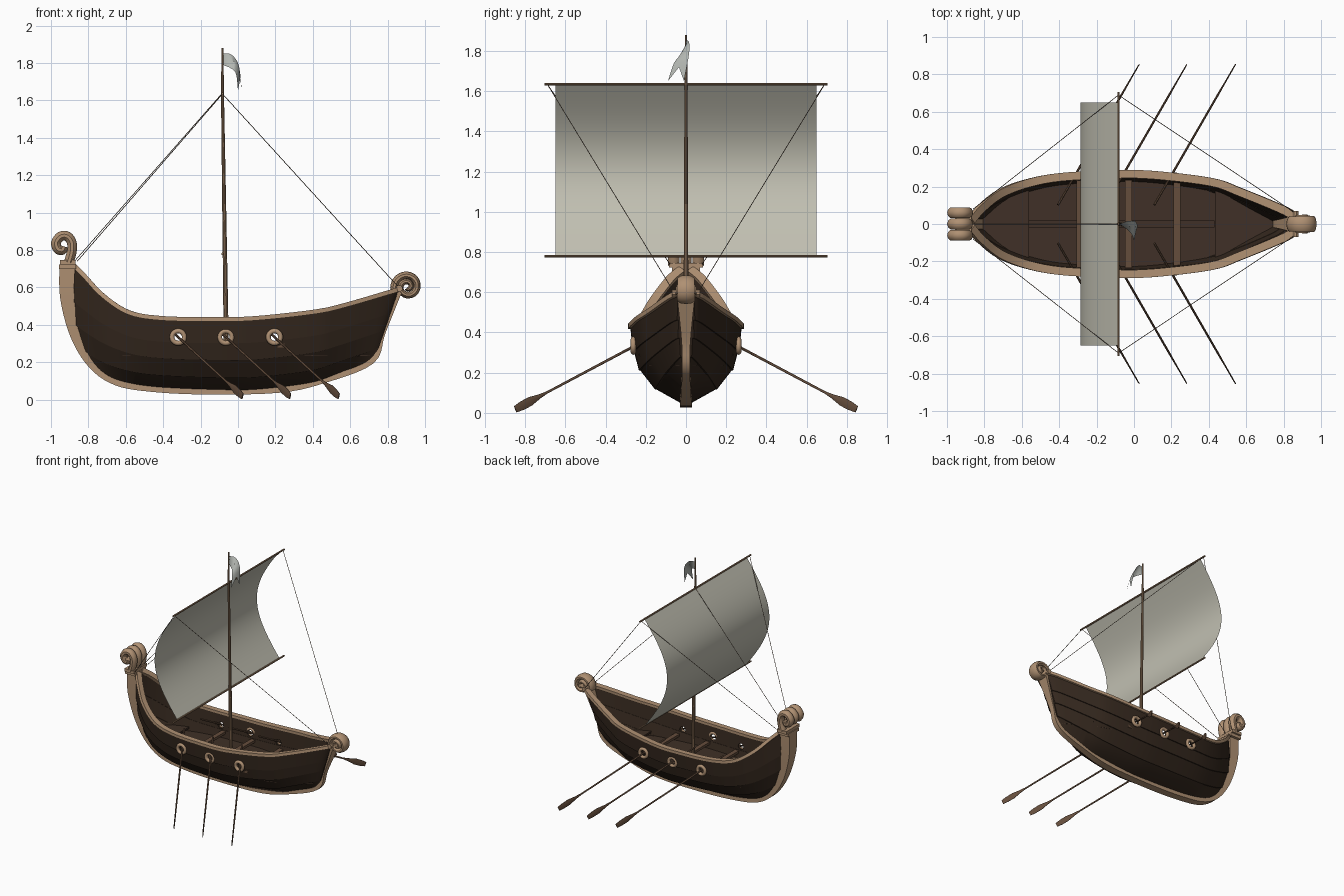
import bpy, bmesh, math
from mathutils import Vector

default = bpy.data.objects.get("Cube")
if default:
    bpy.data.objects.remove(default, do_unlink=True)


def material(name, *rgb):
    mat = bpy.data.materials.new(name)
    mat.use_nodes = True
    colour = (*rgb, 1)
    mat.diffuse_color = colour
    mat.node_tree.nodes["Principled BSDF"].inputs["Base Color"].default_value = colour
    return mat


DARK = material("dark_hull_wood", .035, .021, .013)
DECK = material("deck_wood", .05, .03, .02)
TAN = material("carved_tan_wood", .43, .28, .17)
SPAR = material("spar_wood", .29, .18, .105)
OAR = material("oar_wood", .13, .075, .045)
CLOTH = material("sail_cloth", .53, .52, .44)
FLAG = material("pennant_cloth", .45, .47, .44)
ROPE = material("rope_fibre", .2, .15, .11)


def finish(name, bm, mat, smooth=True):
    bmesh.ops.recalc_face_normals(bm, faces=bm.faces)
    mesh = bpy.data.meshes.new(name)
    bm.to_mesh(mesh)
    bm.free()
    mesh.materials.append(mat)
    obj = bpy.data.objects.new(name, mesh)
    bpy.context.collection.objects.link(obj)
    bpy.ops.object.select_all(action='DESELECT')
    obj.select_set(True)
    bpy.context.view_layer.objects.active = obj
    if smooth:
        bpy.ops.object.shade_smooth_by_angle(angle=math.radians(35))
    return obj


def loft(name, rings, mat, closed=True):
    """Skin a list of equal point rings; closed rings get end caps."""
    bm = bmesh.new()
    rows = [[bm.verts.new(p) for p in ring] for ring in rings]
    count = len(rows[0])
    for low, high in zip(rows, rows[1:]):
        for i in range(count if closed else count - 1):
            j = (i + 1) % count
            bm.faces.new((low[i], low[j], high[j], high[i]))
    if closed:
        bm.faces.new(rows[0])
        bm.faces.new(rows[-1])
    return finish(name, bm, mat)


def sweep(name, points, sizes, mat, sides=8, axis=(0, 1, 0)):
    """Sweep a section of half sizes (along axis, across it) on a path."""
    points = [Vector(p) for p in points]
    rings = []
    for i, p in enumerate(points):
        tangent = (points[min(i + 1, len(points) - 1)] - points[max(i - 1, 0)]).normalized()
        a = Vector(axis)
        a = (a - tangent * a.dot(tangent)).normalized()
        b = tangent.cross(a)
        wa, wb = sizes[i] if isinstance(sizes, list) else sizes
        grow = math.sqrt(2) if sides == 4 else 1
        ring = []
        for k in range(sides):
            angle = math.tau * (k + .5) / sides
            ring.append(p + grow * (a * wa * math.cos(angle) + b * wb * math.sin(angle)))
        rings.append(ring)
    return loft(name, rings, mat)


def spline(rows, steps=5):
    """Catmull-Rom interpolation of rows of numbers."""
    out = []
    for i in range(len(rows) - 1):
        quad = [rows[max(i - 1, 0)], rows[i], rows[i + 1], rows[min(i + 2, len(rows) - 1)]]
        for s in range(steps):
            t = s / steps
            out.append([b + .5 * t * (c - a + t * (2*a - 5*b + 4*c - d + t * (3*(b - c) + d - a)))
                        for a, b, c, d in zip(*quad)])
    return out + [list(rows[-1])]


def box(name, centre, half, mat):
    bm = bmesh.new()
    bmesh.ops.create_cube(bm, size=2)
    for v in bm.verts:
        v.co = Vector(c + h * q for c, h, q in zip(centre, half, v.co))
    return finish(name, bm, mat, smooth=False)


def mirror(obj):
    obj.modifiers.new("mirror", 'MIRROR').use_axis = (False, True, False)


# Hull stations, stern to bow: sheer x, half width, sheer z, keel x, keel z, stem bulge
STATIONS = spline([
    (-.87, .03, .71, -.79, .18, .05), (-.82, .09, .66, -.74, .14, .04),
    (-.72, .17, .555, -.66, .105, .02), (-.58, .225, .465, -.54, .08, 0),
    (-.4, .26, .435, -.38, .065, 0), (-.13, .275, .43, -.13, .055, 0),
    (.09, .273, .435, .09, .055, 0), (.41, .235, .47, .38, .09, 0),
    (.57, .18, .505, .52, .135, 0), (.81, .08, .575, .68, .195, 0),
    (.86, .04, .59, .73, .215, 0)])
HEIGHTS = (0, .17, .42, .66, 1)
BREADTHS = (.09, .53, .82, .93, 1)


def hull_point(station, h, out=0):
    xt, yt, zt, xk, zk, bulge = station
    k = next(i for i in range(4) if h <= HEIGHTS[i + 1])
    f = (h - HEIGHTS[k]) / (HEIGHTS[k + 1] - HEIGHTS[k])
    y = yt * (BREADTHS[k] + f * (BREADTHS[k + 1] - BREADTHS[k])) + out
    x = xk + h * (xt - xk) - bulge * math.sin(math.pi * h)
    return Vector((x, max(y, .001), zk + h * (zt - zk)))


# Overlapping strakes
for k in range(4):
    low, high = HEIGHTS[k], HEIGHTS[k + 1]
    strake = loft(f"hull_strake_{k + 1}", [
        [hull_point(s, low, .007), hull_point(s, high, 0),
         hull_point(s, high, -.015), hull_point(s, low, -.013)] for s in STATIONS], DARK)
    mirror(strake)

# Oar ports cut through the top strake
PORTS = (-.32, -.065, .195)
PORT_Z = .335
for x in PORTS:
    bpy.ops.mesh.primitive_cylinder_add(vertices=16, radius=.024, depth=1,
                                        location=(x, 0, PORT_Z), rotation=(math.pi / 2, 0, 0))
    cutter = bpy.context.object
    cutter.name = "port_cutter"
    cutter.hide_render = True
    cut = strake.modifiers.new("port", 'BOOLEAN')
    cut.operation, cut.solver, cut.object = 'DIFFERENCE', 'EXACT', cutter
    bpy.context.view_layer.objects.active = strake
    for mod in list(strake.modifiers):
        if mod.type in {'MIRROR', 'BOOLEAN'}:
            bpy.ops.object.modifier_apply(modifier=mod.name)
    bpy.data.objects.remove(cutter, do_unlink=True)

# Gunwale
rim = sweep("gunwale", [hull_point(s, 1, -.01) for s in STATIONS], (.022, .012), TAN, sides=4)
mirror(rim)

# Keel with stern post and stem: x, z, half thickness, half width
KEEL = spline([
    (-.913, .71, .042, .05), (-.912, .54, .038, .045), (-.865, .34, .03, .035),
    (-.775, .185, .024, .03), (-.65, .095, .019, .03), (-.47, .06, .017, .03),
    (-.18, .044, .016, .03), (.22, .053, .016, .03), (.46, .105, .016, .025),
    (.715, .205, .014, .02), (.775, .36, .014, .022), (.865, .59, .016, .045)])
sweep("keel", [(x, 0, z) for x, z, t, w in KEEL], [(w, t) for x, z, t, w in KEEL], TAN, sides=4)


# Decks fitted to the inside of the hull
def deck(name, x0, x1, z):
    rings = []
    for s in STATIONS:
        h = (z - s[4]) / (s[2] - s[4])
        p = hull_point(s, h, -.008)
        if x0 <= p.x <= x1:
            rings.append([(p.x, side * p.y, z + dz)
                          for side, dz in ((-1, 0), (1, 0), (1, -.015), (-1, -.015))])
    loft(name, rings, DECK)


deck("main_deck", -1, 1, .25)
deck("stern_deck", -1, -.56, .28)
deck("bow_deck", .42, 1, .28)
box("centre_plank", (-.07, 0, .255), (.5, .02, .006), DECK)
for i, x in enumerate((-.29, -.03, .23)):
    box(f"bench_{i + 1}", (x, 0, .29), (.018, .235, .01), OAR)

# Port rings and oars on both sides
for side, label in ((1, "left"), (-1, "right")):
    for i, x in enumerate(PORTS):
        y = .252 * side
        bpy.ops.mesh.primitive_torus_add(major_radius=.033, minor_radius=.013, major_segments=20,
                                         minor_segments=8, location=(x, y * 1.04, PORT_Z),
                                         rotation=(math.pi / 2, 0, 0))
        ring = bpy.context.object
        ring.name = f"port_ring_{label}_{i + 1}"
        ring.data.materials.append(TAN)
        bpy.ops.object.shade_smooth_by_angle(angle=math.radians(60))
        reach = Vector((.345, .597 * side, -.317))
        shape = [(-.25, .007, .007), (.74, .006, .006), (.8, .005, .012),
                 (.88, .004, .025), (.95, .004, .024), (1, .003, .018)]
        sweep(f"oar_{label}_{i + 1}", [Vector((x, y, PORT_Z)) + reach * t for t, a, b in shape],
              [(a, b) for t, a, b in shape], OAR, axis=reach.cross((0, 0, 1)))

# Stern ornament: collar and three curled scrolls
box("stern_collar_lower", (-.912, 0, .71), (.046, .07, .012), TAN)
box("stern_collar_upper", (-.91, 0, .734), (.042, .085, .012), TAN)
CURL = spline([(-.905, .735), (-.889, .79), (-.889, .84), (-.912, .873), (-.948, .873),
               (-.973, .84), (-.963, .806), (-.94, .8), (-.932, .82)], 4)
for i, y in enumerate((-.06, 0, .06)):
    sweep(f"stern_scroll_{i + 1}", [(x, y, z) for x, z in CURL], (.03, .026), TAN, sides=10)

# Bow ornament: spiral scroll with a cross peg
spiral, girth = [], []
for i in range(45):
    t = i / 44
    angle = math.radians(200 - 680 * t)
    radius = .071 - .062 * t
    spiral.append((.905 + radius * math.cos(angle), 0, .604 + radius * math.sin(angle)))
    girth.append((.042 + .012 * t, .022 - .01 * t))
sweep("bow_scroll", spiral, girth, TAN, sides=10)
sweep("bow_peg", [(.862, -.07, .595), (.862, .07, .595)], (.018, .018), TAN, axis=(1, 0, 0))

# Mast and yards
MAST_X = -.083
sweep("mast", [(-.062, 0, .24), (MAST_X, 0, 1.64), (MAST_X, 0, 1.88)],
      [(.014, .014), (.008, .008), (.005, .005)], SPAR, sides=10)
YARDS = {"lower": .78, "upper": 1.635}
for label, z in YARDS.items():
    sweep(f"{label}_yard", [(MAST_X, -.705, z), (MAST_X, .705, z)], (.007, .007), SPAR, axis=(1, 0, 0))

# Billowing sail
sail = []
for i in range(25):
    v = i / 24
    x = MAST_X - .004 - .2 * math.sin(math.pi * v)
    z = YARDS["lower"] + v * (YARDS["upper"] - YARDS["lower"])
    sail.append([(x, .65 * (k / 4 - 1), z) for k in range(9)])
loft("sail", sail, CLOTH, closed=False)

# Swallow-tailed pennant
pennant = spline([
    (-.08, 0, 1.85, -.08, 0, 1.82, -.08, 0, 1.79),
    (-.035, .015, 1.845, -.032, -.01, 1.815, -.035, -.03, 1.77),
    (.005, .015, 1.785, .002, -.02, 1.77, -.01, -.06, 1.74),
    (.02, -.01, 1.65, .012, -.035, 1.72, 0, -.09, 1.65)], 4)
loft("pennant", [[r[:3], r[3:6], r[6:]] for r in pennant], FLAG, closed=False)

# Rigging
MASTHEAD = (MAST_X, 0, 1.64)
ropes = {"stern_stay": (MASTHEAD, (-.87, 0, .745))}
for side, label in ((1, "left"), (-1, "right")):
    yard_end = (MAST_X, .69 * side, YARDS["upper"])
    ropes[f"stern_brace_{label}"] = (yard_end, (-.86, .08 * side, .74))
    ropes[f"bow_brace_{label}"] = (yard_end, (.86, .06 * side, .6))
for name, ends in ropes.items():
    sweep(name, ends, (.002, .002), ROPE, sides=5, axis=(0, .3, 1))
